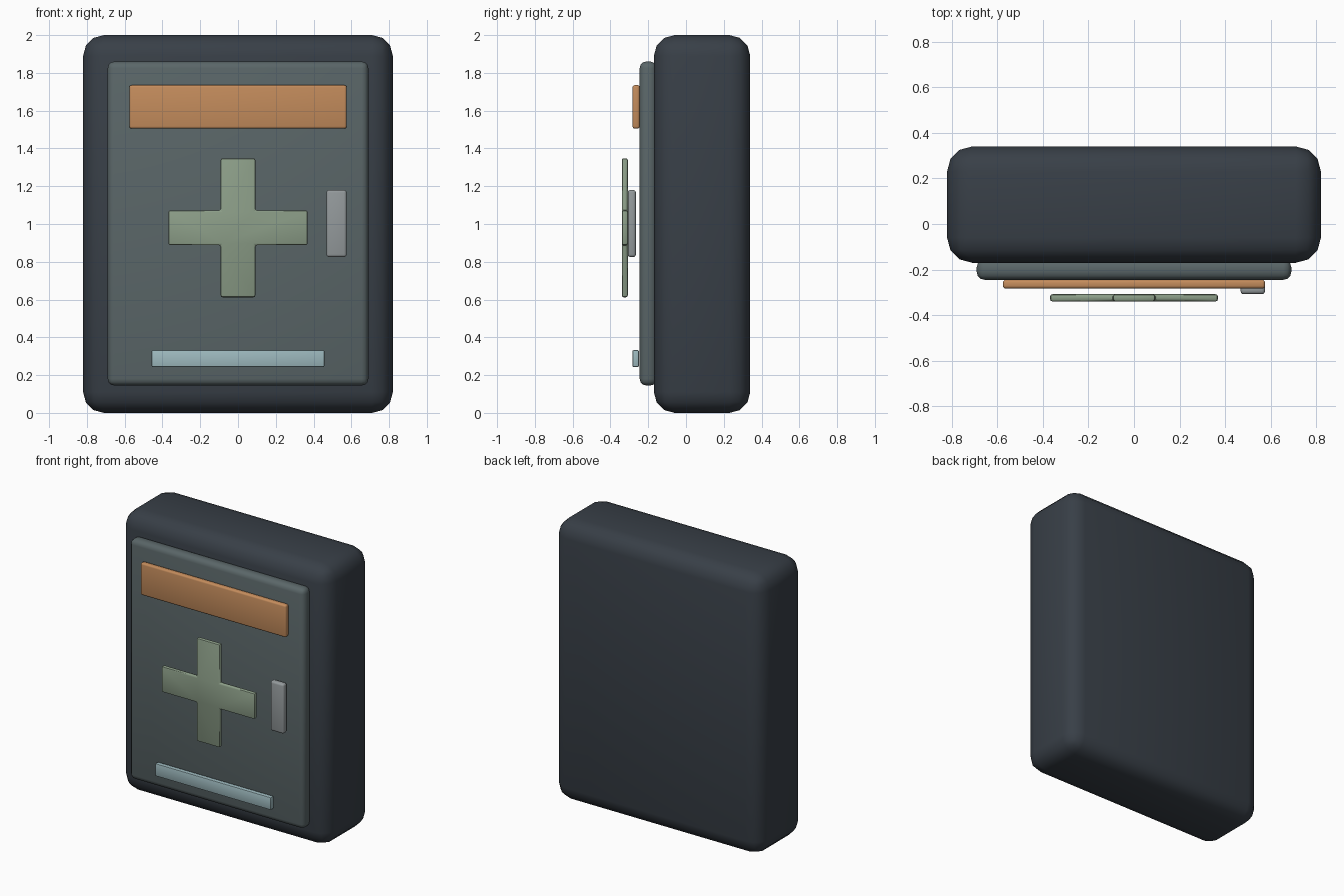
import bpy
import bmesh

if "Cube" in bpy.data.objects:
    bpy.data.objects.remove(bpy.data.objects["Cube"])


def srgb(hex_code):
    vals = [int(hex_code[i:i + 2], 16) / 255 for i in (0, 2, 4)]
    return [v / 12.92 if v <= 0.04045 else ((v + 0.055) / 1.055) ** 2.4 for v in vals] + [1]


def material(name, hex_code):
    m = bpy.data.materials.new(name)
    m.diffuse_color = srgb(hex_code)
    m.use_nodes = True
    m.node_tree.nodes["Principled BSDF"].inputs["Base Color"].default_value = m.diffuse_color
    return m


def prism(name, outline, y0, y1, mat, bevel, segments):
    """Extrude an x/z outline from y0 (front) to y1 (back) and round its edges."""
    bm = bmesh.new()
    face = bm.faces.new([bm.verts.new((x, y0, z)) for x, z in outline])
    ext = bmesh.ops.extrude_face_region(bm, geom=[face], use_keep_orig=True)
    verts = [v for v in ext["geom"] if isinstance(v, bmesh.types.BMVert)]
    bmesh.ops.translate(bm, verts=verts, vec=(0, y1 - y0, 0))
    bmesh.ops.recalc_face_normals(bm, faces=bm.faces)
    me = bpy.data.meshes.new(name)
    bm.to_mesh(me)
    bm.free()
    ob = bpy.data.objects.new(name, me)
    bpy.context.collection.objects.link(ob)
    me.materials.append(mat)
    mod = ob.modifiers.new("rounded_edges", "BEVEL")
    mod.width = bevel
    mod.segments = segments
    bpy.ops.object.select_all(action="DESELECT")
    ob.select_set(True)
    bpy.context.view_layer.objects.active = ob
    bpy.ops.object.modifier_apply(modifier=mod.name)
    bpy.ops.object.shade_smooth_by_angle(angle=0.7)
    return ob


def plate(name, x0, x1, z0, z1, y0, y1, mat, bevel, segments=3):
    return prism(name, [(x0, z0), (x1, z0), (x1, z1), (x0, z1)], y0, y1, mat, bevel, segments)


charcoal = material("charcoal", "383f47")
slate = material("slate_grey", "5a6668")
orange = material("muted_orange", "c48c5c")
sage = material("sage_green", "8c9e88")
steel = material("steel_grey", "949a9c")
pale_blue = material("pale_blue", "9ebabf")

# Cabinet and door
plate("cabinet_body", -0.82, 0.82, 0, 2, -0.17, 0.34, charcoal, 0.11)
plate("door_panel", -0.69, 0.69, 0.145, 1.86, -0.245, -0.155, slate, 0.035)

# Door fittings
plate("header_strip", -0.575, 0.575, 1.505, 1.735, -0.283, -0.245, orange, 0.012)
plate("door_handle", 0.468, 0.575, 0.825, 1.18, -0.308, -0.265, steel, 0.014)
plate("lower_light_strip", -0.457, 0.457, 0.243, 0.332, -0.283, -0.25, pale_blue, 0.005, 2)

# Raised cross: one arm's corners turned through four quarter turns
a, b, cz = 0.092, 0.368, 0.98
outline, arm = [], [(a, -b), (a, -a), ]
for _ in range(4):
    outline += [(x, z + cz) for x, z in arm]
    arm = [(-z, x) for x, z in arm]
# add the leading tip corner of every arm
tips = [(-a, -b), (b, -a), (a, b), (-b, a)]
full = []
for i in range(4):
    full += [(tips[i][0], tips[i][1] + cz)] + outline[2 * i:2 * i + 2]
prism("cross_emblem", full, -0.34, -0.308, sage, 0.01, 2)
